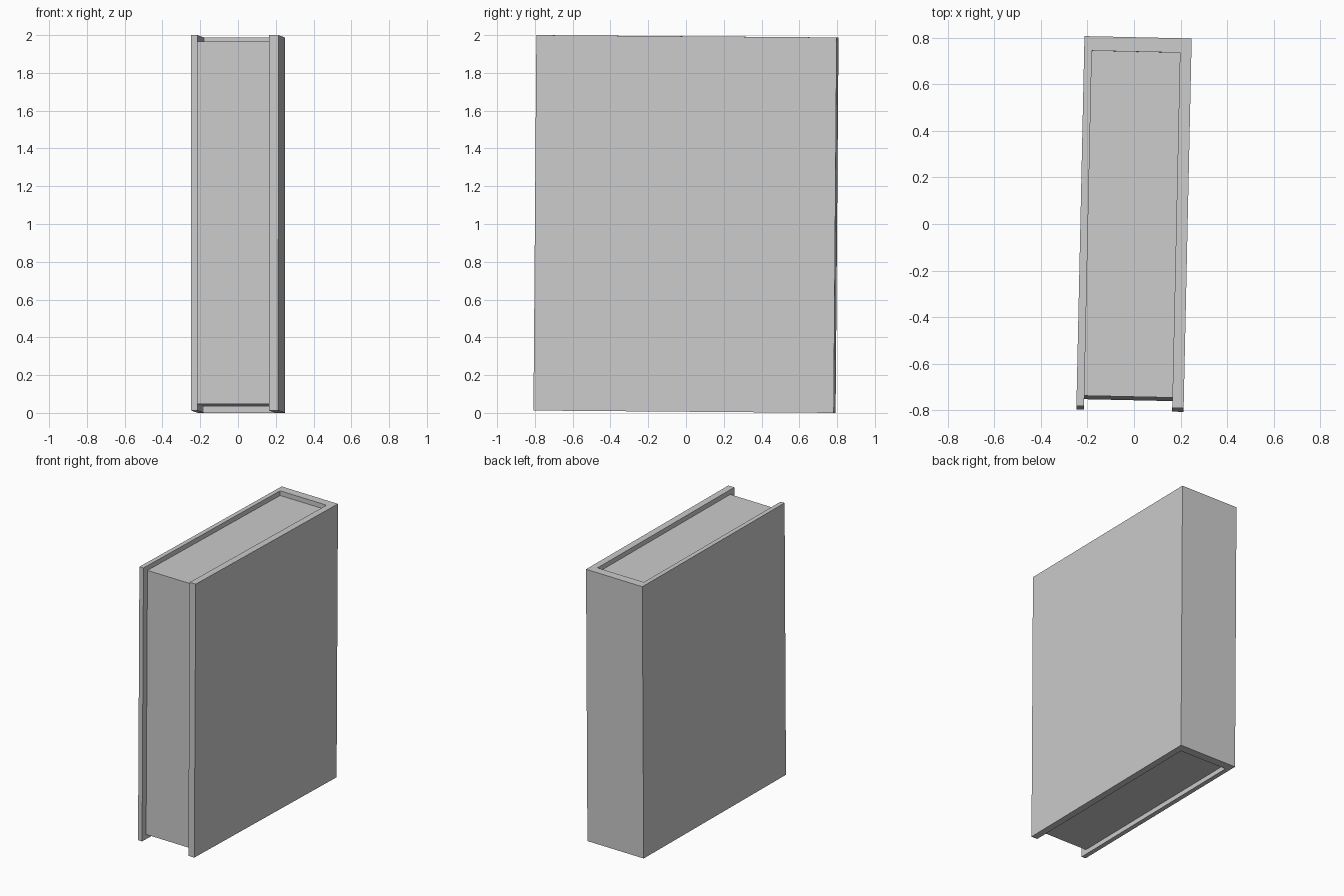
import bpy, bmesh
from math import radians

if "Cube" in bpy.data.objects:
    bpy.data.objects.remove(bpy.data.objects["Cube"])

W, L, H = 0.461, 1.59, 1.9875           # overall book size
T_LEFT, T_RIGHT, T_SPINE = 0.033, 0.049, 0.062
FRONT_INSET, END_INSET = 0.045, 0.034   # page block set back from the covers


def extrude_profile(name, points, z0, z1):
    """Extrude a plan outline upward; the book leans and turns very slightly."""
    bm = bmesh.new()
    face = bm.faces.new([bm.verts.new((x, y, z0)) for x, y in points])
    top = bmesh.ops.extrude_face_region(bm, geom=[face])["geom"]
    bmesh.ops.translate(bm, vec=(0, 0, z1 - z0),
                        verts=[v for v in top if isinstance(v, bmesh.types.BMVert)])
    bmesh.ops.recalc_face_normals(bm, faces=bm.faces)
    mesh = bpy.data.meshes.new(name)
    bm.to_mesh(mesh)
    bm.free()
    ob = bpy.data.objects.new(name, mesh)
    ob.location = (0, 0, 1)
    ob.rotation_euler = (radians(-0.45), 0, radians(-1.25))
    bpy.context.collection.objects.link(ob)
    return ob


x, y, h = W / 2, L / 2, H / 2
xl, xr, yb = -x + T_LEFT, x - T_RIGHT, y - T_SPINE

# Cover: two boards joined by the spine at the back
extrude_profile("cover", [(-x, -y), (xl, -y), (xl, yb), (xr, yb),
                          (xr, -y), (x, -y), (x, y), (-x, y)], -h, h)

# Page block between the boards
yf = -y + FRONT_INSET
extrude_profile("page_block", [(xl, yf), (xr, yf), (xr, yb), (xl, yb)],
                -h + END_INSET, h - END_INSET)
